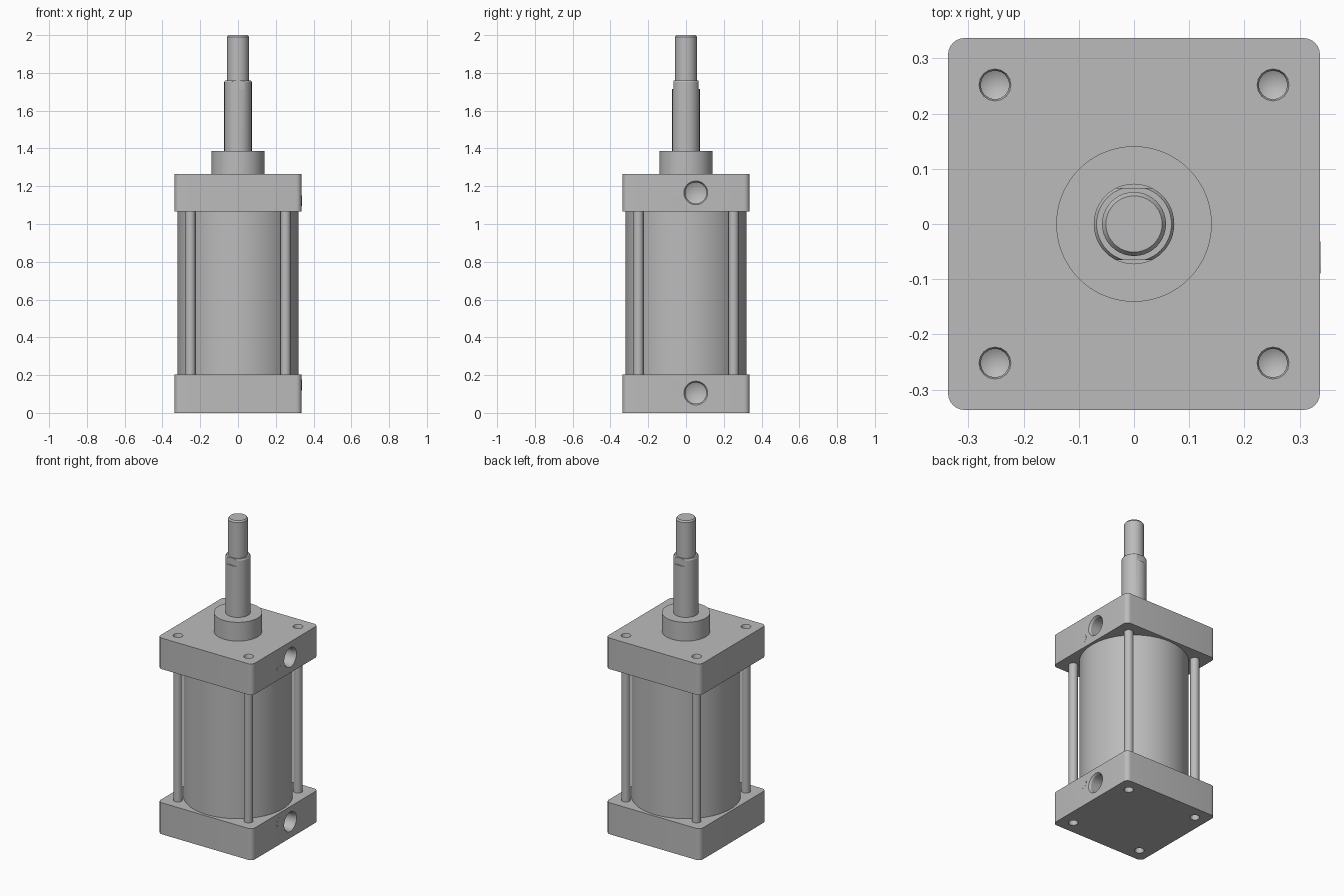
import bpy, bmesh, math
from mathutils import Matrix, Vector

cube = bpy.data.objects.get("Cube")
if cube:
    bpy.data.objects.remove(cube, do_unlink=True)

# Single grey metal
grey = bpy.data.materials.new("grey metal")
grey.use_nodes = True
colour = (0.5, 0.5, 0.5, 1)
grey.diffuse_color = colour
grey.node_tree.nodes["Principled BSDF"].inputs["Base Color"].default_value = colour


def finish(name, bm):
    bmesh.ops.remove_doubles(bm, verts=bm.verts, dist=1e-5)
    bmesh.ops.recalc_face_normals(bm, faces=bm.faces)
    mesh = bpy.data.meshes.new(name)
    bm.to_mesh(mesh)
    bm.free()
    mesh.materials.append(grey)
    ob = bpy.data.objects.new(name, mesh)
    bpy.context.collection.objects.link(ob)
    return ob


def smooth(ob):
    bpy.ops.object.select_all(action='DESELECT')
    ob.select_set(True)
    bpy.context.view_layer.objects.active = ob
    bpy.ops.object.shade_smooth_by_angle(angle=math.radians(30))


def add_lathe(bm, profile, segments, matrix=None):
    """Spin (radius, height) points around z; the profile starts and ends on the axis."""
    verts = [bm.verts.new((r, 0, z)) for r, z in profile]
    edges = [bm.edges.new(pair) for pair in zip(verts, verts[1:])]
    new = bmesh.ops.spin(bm, geom=verts + edges, cent=(0, 0, 0), axis=(0, 0, 1),
                         angle=2 * math.pi, steps=segments, use_duplicate=False)
    if matrix:
        # the new body is every vertex not yet placed
        placed = bm.verts.layers.int.get("placed")
        todo = [v for v in bm.verts if not v[placed]]
        bmesh.ops.transform(bm, matrix=matrix, verts=todo)
        for v in todo:
            v[placed] = 1


def lathe(name, profile, segments=64, matrices=(Matrix(),)):
    bm = bmesh.new()
    bm.verts.layers.int.new("placed")
    for m in matrices:
        add_lathe(bm, profile, segments, m)
    return finish(name, bm)


def box(name, size, centre):
    bm = bmesh.new()
    bmesh.ops.create_cube(bm, size=1, matrix=Matrix.Translation(centre) @ Matrix.Diagonal((*size, 1)))
    return finish(name, bm)


def cut(ob, cutter):
    mod = ob.modifiers.new("cut", 'BOOLEAN')
    mod.operation, mod.solver, mod.object = 'DIFFERENCE', 'EXACT', cutter
    bpy.context.view_layer.objects.active = ob
    bpy.ops.object.modifier_apply(modifier=mod.name)
    bpy.data.objects.remove(cutter, do_unlink=True)


HALF, ROD = 0.337, 0.252
corners = [(x * ROD, y * ROD) for x in (-1, 1) for y in (-1, 1)]
hole = [(0, -0.075), (0.026, -0.06), (0.026, -0.006), (0.029, 0.0), (0.029, 0.02), (0, 0.02)]
port = [(0, -0.17), (0.056, -0.14), (0.056, -0.012), (0.063, 0.0), (0.063, 0.02), (0, 0.02)]
to_right = Matrix.Rotation(math.pi / 2, 4, 'Y')


def end_block(name, z0, z1, outer_z, port_z, plug_z):
    # square block with rounded upright edges
    block = box(name, (2 * HALF, 2 * HALF, z1 - z0), (0, 0, (z0 + z1) / 2))
    bm = bmesh.new()
    bm.from_mesh(block.data)
    upright = [e for e in bm.edges if abs(e.verts[0].co.z - e.verts[1].co.z) > 0.1]
    bmesh.ops.bevel(bm, geom=upright, offset=0.03, segments=6, profile=0.5, affect='EDGES')
    bm.to_mesh(block.data)
    bm.free()
    # corner holes on the outer face
    flip = Matrix() if outer_z > 0.5 else Matrix.Rotation(math.pi, 4, 'X')
    cut(block, lathe("hole_cutter", hole, 16,
                     [Matrix.Translation((x, y, outer_z)) @ flip for x, y in corners]))
    # round port on the side
    cut(block, lathe("port_cutter", port, 40, [Matrix.Translation((HALF, 0.052, port_z)) @ to_right]))
    smooth(block)
    # flush screw beside the port
    plug = lathe(name + "_screw", [(0, -0.002), (0.029, -0.002), (0.029, 0.001), (0, 0.001)], 32,
                 [Matrix.Translation((HALF, -0.061, plug_z)) @ to_right])
    smooth(plug)


end_block("bottom_block", 0.0, 0.203, 0.0, 0.105, 0.147)
end_block("top_block", 1.065, 1.265, 1.265, 1.165, 1.123)

# Barrel between the blocks
smooth(lathe("barrel", [(0, 0.19), (0.32, 0.19), (0.32, 1.075), (0, 1.075)], 96))

# Four tie rods
smooth(lathe("tie_rods", [(0, 0.19), (0.027, 0.19), (0.027, 1.075), (0, 1.075)], 20,
             [Matrix.Translation((x, y, 0)) for x, y in corners]))

# Collar on the top block
smooth(lathe("collar", [(0, 1.255), (0.141, 1.255), (0.141, 1.386), (0, 1.386)], 72))

# Piston rod with two wrench flats
rod = lathe("piston_rod", [(0, 1.37), (0.073, 1.37), (0.073, 1.752), (0.068, 1.76), (0, 1.76)], 48)
for side in (-1, 1):
    cut(rod, box("flat_cutter", (0.3, 0.1, 0.1), (0, side * 0.115, 1.765)))
smooth(rod)

# Narrower end of the rod with a chamfered tip
smooth(lathe("rod_tip", [(0, 1.75), (0.058, 1.75), (0.058, 1.99), (0.051, 2.0), (0, 2.0)], 40))
